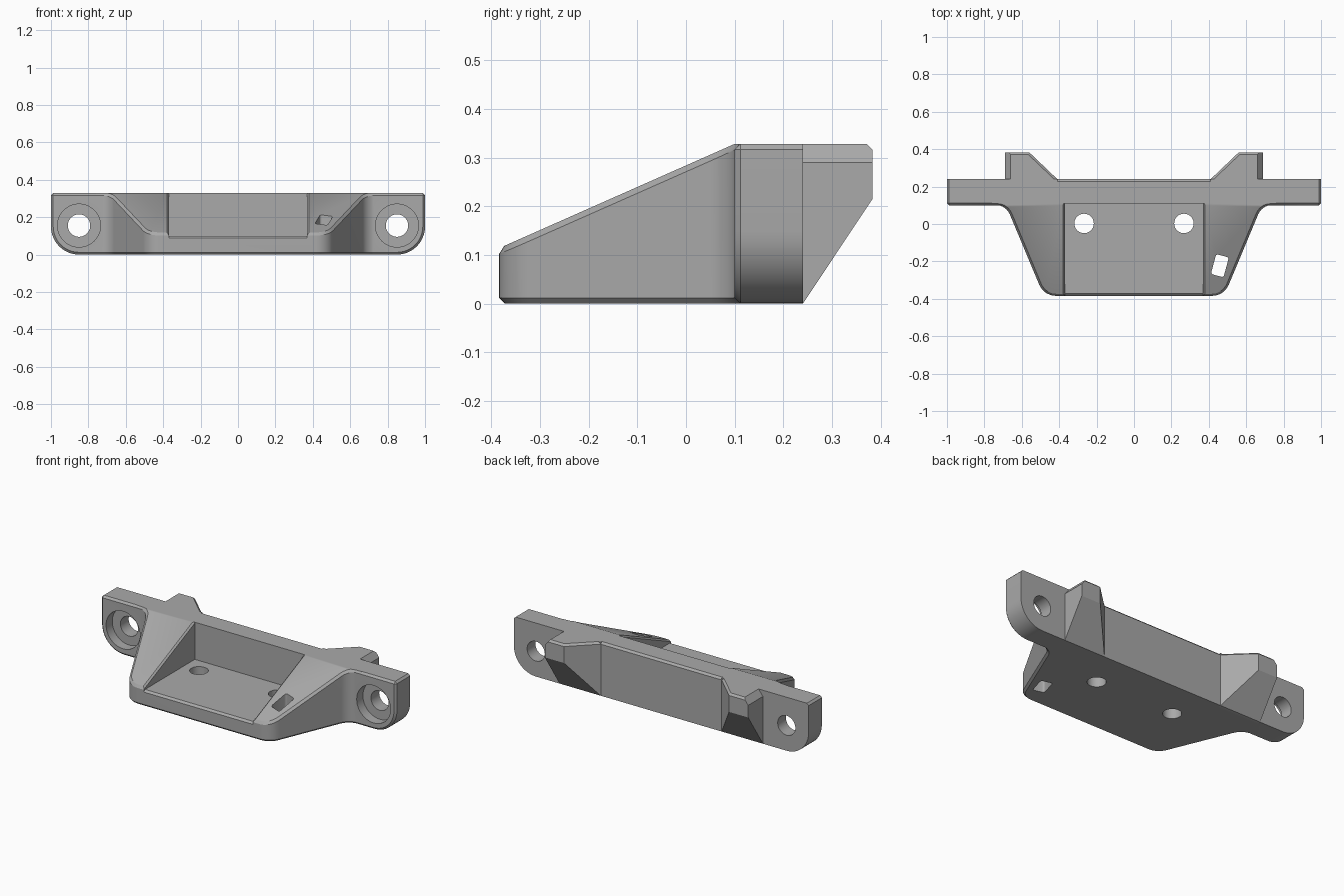
import bpy, bmesh, math
from mathutils import Vector, Matrix

old = bpy.data.objects.get("Cube")
if old:
    bpy.data.objects.remove(old, do_unlink=True)

TOP = 0.328
CH = 0.012          # edge chamfer
BAR_FRONT, BAR_BACK = 0.1, 0.24
SLOPE = 0.4426      # rise of the sloping deck


def material(name, value):
    m = bpy.data.materials.new(name)
    m.use_nodes = True
    colour = (value, value, value, 1)
    m.diffuse_color = colour
    m.node_tree.nodes["Principled BSDF"].inputs["Base Color"].default_value = colour
    return m


GREY = material("plain grey", 0.4)


def prism(points, lo, hi, axis):
    """Closed polygon swept along an axis; points use the other two axes in order."""
    bm = bmesh.new()

    def place(p, t):
        c = list(p)
        c.insert("xyz".index(axis), t)
        return bm.verts.new(c)
    face = bm.faces.new([place(p, lo) for p in points])
    moved = bmesh.ops.extrude_face_region(bm, geom=[face])["geom"]
    shift = Vector([hi - lo if a == axis else 0 for a in "xyz"])
    bmesh.ops.translate(bm, vec=shift, verts=[g for g in moved if isinstance(g, bmesh.types.BMVert)])
    bmesh.ops.recalc_face_normals(bm, faces=bm.faces[:])
    return bm


def slice_off(bm, point, normal):
    bmesh.ops.bisect_plane(bm, geom=bm.verts[:] + bm.edges[:] + bm.faces[:], dist=1e-6,
                           plane_co=point, plane_no=normal, clear_outer=True)
    bmesh.ops.holes_fill(bm, edges=[e for e in bm.edges if e.is_boundary], sides=0)
    bmesh.ops.recalc_face_normals(bm, faces=bm.faces[:])


def chamfer(bm, rule):
    edges = [e for e in bm.edges if rule(e.verts[0].co, e.verts[1].co)]
    bmesh.ops.bevel(bm, geom=edges, offset=CH, segments=1, affect='EDGES', profile=0.5)


def fillet(before, corner, after, tangent, steps):
    """Arc points replacing a corner."""
    b, c, a = Vector(before), Vector(corner), Vector(after)
    u, v = (b - c).normalized(), (a - c).normalized()
    half = u.angle(v) / 2
    radius = tangent * math.tan(half)
    mid = (u + v).normalized()
    centre = c + mid * (tangent / math.cos(half))
    side = (u - mid * u.dot(mid)).normalized()
    sweep = math.pi / 2 - half
    out = []
    for i in range(steps + 1):
        t = sweep * (1 - 2 * i / steps)
        out.append(tuple(centre + radius * (side * math.sin(t) - mid * math.cos(t))))
    return out


def symmetric(half):
    return half + [(-x, y) for x, y in reversed(half)]


def circle(x, y, r, n=48):
    return [(x + r * math.cos(math.tau * i / n), y + r * math.sin(math.tau * i / n)) for i in range(n)]


def to_object(bm, name):
    mesh = bpy.data.meshes.new(name)
    bm.to_mesh(mesh)
    bm.free()
    mesh.materials.append(GREY)
    ob = bpy.data.objects.new(name, mesh)
    bpy.context.collection.objects.link(ob)
    return ob


def combine(target, bm, operation):
    tool = to_object(bm, "tool")
    tool.hide_render = True
    mod = target.modifiers.new("combine", 'BOOLEAN')
    mod.operation, mod.object, mod.solver = operation, tool, 'EXACT'
    bpy.context.view_layer.objects.active = target
    bpy.ops.object.modifier_apply(modifier=mod.name)
    bpy.data.objects.remove(tool, do_unlink=True)


# Crossbar with rounded lower ends
bar_half = [(1, TOP)] + fillet((1, TOP), (1, 0), (0, 0), 0.15, 12)
bar = prism(symmetric(bar_half), BAR_FRONT, BAR_BACK, 'y')
chamfer(bar, lambda a, b: max(a.y, b.y) < BAR_FRONT + 0.001 or
        (min(a.z, b.z) > TOP - 0.001 and abs(a.y - b.y) > 0.1))
bracket = to_object(bar, "mounting_bracket")

# Tapered front body with a sloping deck
shoulder, nose = (0.685, 0.102), (0.482, -0.384)
body_half = [(0.76, 0.13), (0.76, 0.102)]
body_half += fillet((0.76, 0.102), shoulder, nose, 0.055, 7)
body_half += fillet(shoulder, nose, (0, -0.384), 0.065, 7)
body = prism(symmetric(body_half), 0, 0.5, 'z')
slice_off(body, (0, BAR_FRONT, TOP), (0, -SLOPE, 1))
chamfer(body, lambda a, b: max(a.y, b.y) < 0.115 and
        (a.xy - b.xy).length > 1e-4)
slice_off(body, (0, 0, TOP), (0, 0, 1))
combine(bracket, body, 'UNION')

# Rear prongs, undercut and chamfered
for s in (-1, 1):
    plan = [(0.41, 0.22), (0.41, BAR_BACK), (0.56, 0.383), (0.69, 0.383), (0.69, 0.22)]
    prong = prism([(s * x, y) for x, y in plan], 0, TOP, 'z')
    chamfer(prong, lambda a, b: min(a.z, b.z) > TOP - 0.001 and min(a.y, b.y) > 0.239)
    slice_off(prong, (0, BAR_BACK, 0), (0, 0.215, -0.143))
    slice_off(prong, (s * 0.66, 0, TOP), (s * 0.038, 0, 0.03))
    combine(bracket, prong, 'UNION')

# Chamfer on the rear edge between the prongs
combine(bracket, prism([(0.216, 0.34), (0.26, 0.34), (0.26, 0.296)], -0.41, 0.41, 'x'), 'DIFFERENCE')

# Open-fronted pocket, then its chamfered rim along the deck
pocket = [(0.11, 0.5), (0.11, 0.1), (-0.372, 0.1), (-0.4, 0.072), (-0.45, 0.072), (-0.45, 0.5)]
combine(bracket, prism(pocket, -0.37, 0.37, 'x'), 'DIFFERENCE')
rim = prism(symmetric([(0.4, 0.02), (0.368, -0.012)]), -0.45, 0.11, 'y')
for v in rim.verts:
    v.co.z += TOP + SLOPE * (v.co.y - BAR_FRONT)
combine(bracket, rim, 'DIFFERENCE')

# Bolt holes with counterbores in the ears, and floor holes
for s in (-1, 1):
    combine(bracket, prism(circle(s * 0.85, 0.155, 0.115), 0.0, 0.16, 'y'), 'DIFFERENCE')
    combine(bracket, prism(circle(s * 0.85, 0.155, 0.06), 0.0, 0.4, 'y'), 'DIFFERENCE')
    combine(bracket, prism(circle(s * 0.267, 0.003, 0.052), -0.1, 0.3, 'z'), 'DIFFERENCE')

# Tilted slot through the left cheek
corners = [(0.035, 0.055), (-0.035, 0.055), (-0.035, -0.055), (0.035, -0.055)]
slot_plan = []
for i, c in enumerate(corners):
    slot_plan += fillet(corners[i - 1], c, corners[(i + 1) % 4], 0.012, 4)
slot = prism(slot_plan, -0.1, 0.5, 'z')
bmesh.ops.transform(slot, matrix=Matrix.Translation((0.459, -0.223, 0)) @
                    Matrix.Rotation(math.radians(-15), 4, 'Z'), verts=slot.verts[:])
combine(bracket, slot, 'DIFFERENCE')

# Smooth fillets, sharp edges elsewhere
bracket.select_set(True)
bpy.context.view_layer.objects.active = bracket
bpy.ops.object.shade_smooth_by_angle(angle=math.radians(30))
